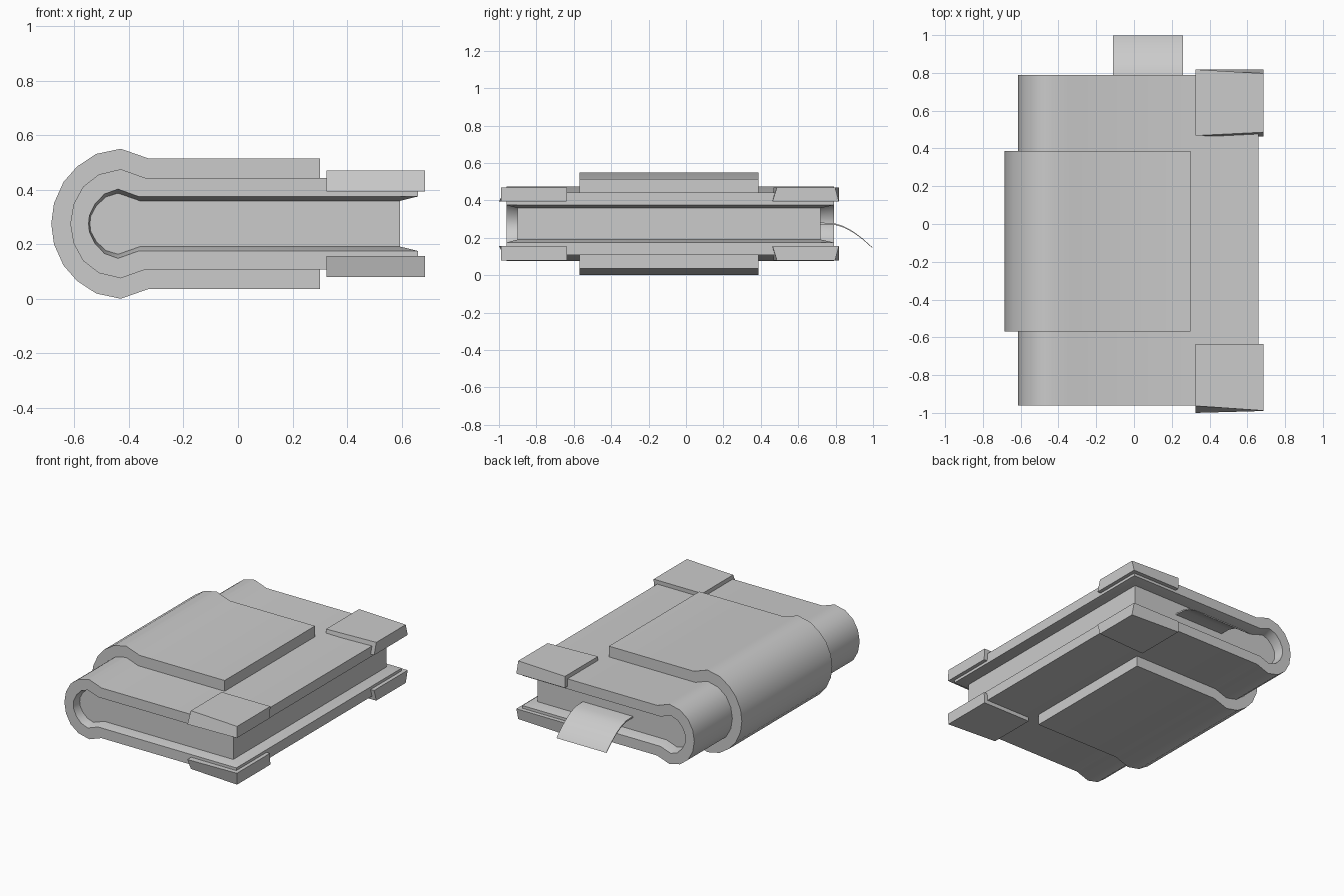
import bpy, bmesh, math

if "Cube" in bpy.data.objects:
    bpy.data.objects.remove(bpy.data.objects["Cube"])

C = 0.275  # mid height of the closed book


def mirrored(half):
    """Upper half (x, height above middle), ending at height 0 -> full open profile."""
    return half + [(x, -h) for x, h in reversed(half[:-1])]


def loft(name, rings):
    """Skin matching xz rings, each given as (y, points), and cap both ends."""
    bm = bmesh.new()
    loops = [[bm.verts.new((x, y, C + h)) for x, h in pts] for y, pts in rings]
    for a, b in zip(loops, loops[1:]):
        n = len(a)
        for i in range(n):
            j = (i + 1) % n
            bm.faces.new((a[i], a[j], b[j], b[i]))
    bm.faces.new(loops[0])
    bm.faces.new(loops[-1])
    return finish(name, bm)


def finish(name, bm):
    bmesh.ops.recalc_face_normals(bm, faces=bm.faces[:])
    me = bpy.data.meshes.new(name)
    bm.to_mesh(me)
    bm.free()
    ob = bpy.data.objects.new(name, me)
    bpy.context.collection.objects.link(ob)
    bpy.ops.object.select_all(action='DESELECT')
    ob.select_set(True)
    bpy.context.view_layer.objects.active = ob
    bpy.ops.object.shade_smooth_by_angle(angle=math.radians(38))
    return ob


# Cover wrapping round the spine, inner rim chamfered
outer = mirrored([(.66, .168), (-.34, .168), (-.43, .2), (-.51, .181),
                  (-.568, .136), (-.603, .072), (-.615, 0)])
rim = mirrored([(.66, .1), (.595, .1), (-.365, .1), (-.44, .127), (-.49, .109),
                (-.525, .072), (-.545, .03), (-.548, 0)])
inner = mirrored([(.66, .1), (.595, .084), (-.36, .084), (-.44, .112), (-.485, .098),
                  (-.52, .065), (-.54, .028), (-.543, 0)])
ends = outer + rim[::-1]
middle = outer + inner[::-1]
loft("cover", [(-.96, ends), (-.90, middle), (.72, middle), (.79, ends)])

# Page block filling the cover, set back from its edges
pages = inner[1:-1]
loft("pages", [(-.90, pages), (.72, pages)])

# Raised band round the spine
band_out = mirrored([(.3, .24), (-.33, .24), (-.43, .275), (-.52, .256), (-.59, .21),
                     (-.64, .153), (-.675, .075), (-.685, 0)])
band = band_out + [(.3, -.168)] + outer[1:-1][::-1] + [(.3, .168)]
loft("spine_band", [(-.57, band), (.387, band)])


# Corner guards with slightly tapered sides, mirrored to the lower cover
def corner(name, top, base, s):
    bm = bmesh.new()
    t = [bm.verts.new((x, y, C + s * .195)) for x, y in top]
    b = [bm.verts.new((x, y, C + s * .118)) for x, y in base]
    bm.faces.new(t)
    bm.faces.new(b)
    for i in range(4):
        j = (i + 1) % 4
        bm.faces.new((t[i], t[j], b[j], b[i]))
    finish(name, bm)


for s, side in ((1, "upper"), (-1, "lower")):
    corner(side + "_front_corner",
           [(.325, -.963), (.685, -.988), (.685, -.636), (.325, -.636)],
           [(.325, -1), (.685, -.99), (.685, -.64), (.325, -.64)], s)
    corner(side + "_back_corner",
           [(.325, .468), (.685, .486), (.685, .797), (.325, .818)],
           [(.325, .468), (.685, .462), (.685, .818), (.325, .818)], s)

# Drooping ribbon bookmark
path = [(.70, .007), (.79, .004), (.84, -.011), (.89, -.038), (.94, -.075), (.993, -.122)]
side = path + [(y + .006, h - .010) for y, h in reversed(path)]
bm = bmesh.new()
f = bm.faces.new([bm.verts.new((-.11, y, C + h)) for y, h in side])
ext = bmesh.ops.extrude_face_region(bm, geom=[f], use_keep_orig=True)
bmesh.ops.translate(bm, vec=(.37, 0, 0),
                    verts=[v for v in ext["geom"] if isinstance(v, bmesh.types.BMVert)])
finish("bookmark", bm)
